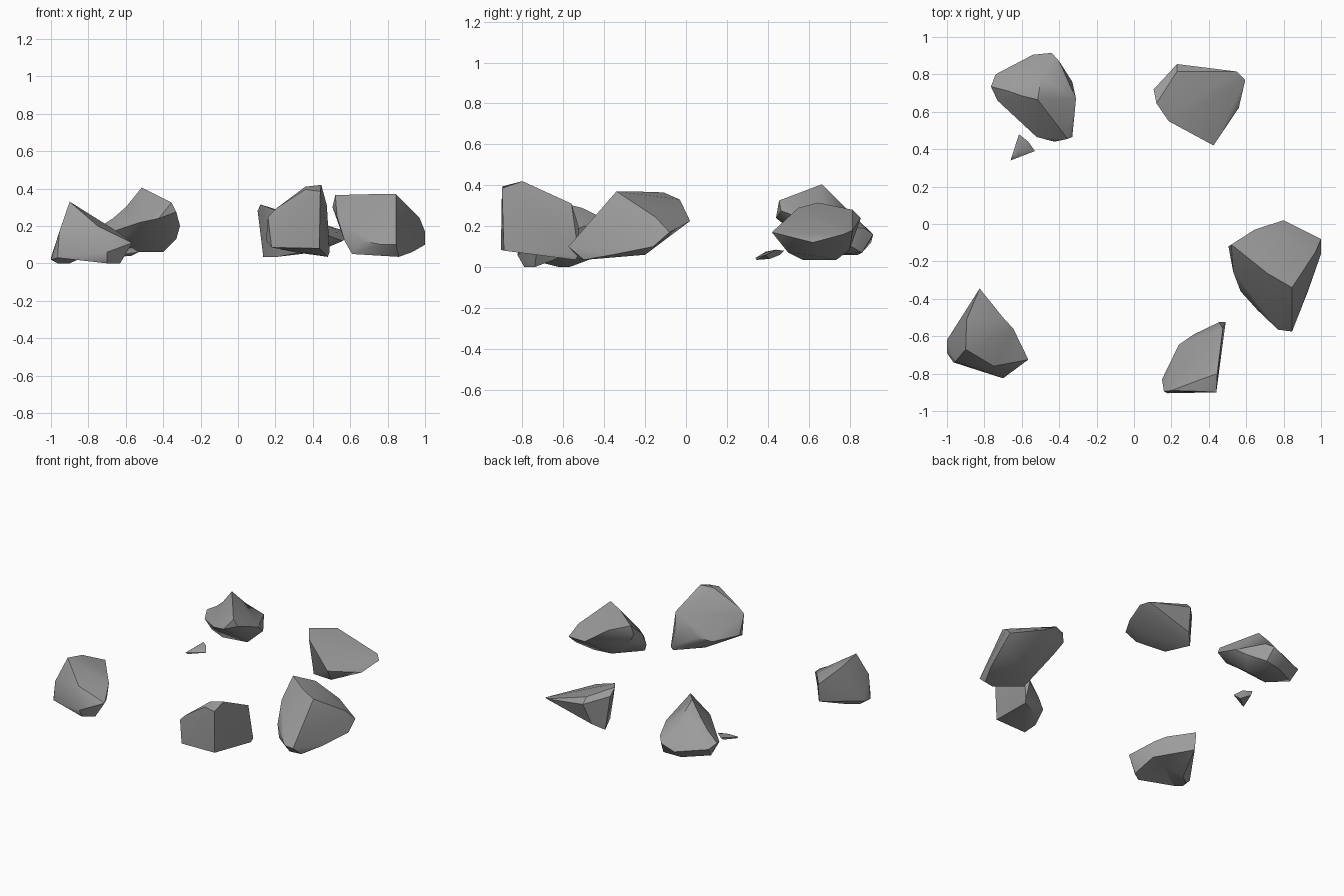
import bpy, bmesh, math
from mathutils import Vector

stone = bpy.data.materials.new("stone")
stone.diffuse_color = (.33, .33, .33, 1)


def rock(name, pts, centre=None):
    """Chipped stone: hull of its corners. With a centre, the corners are joined
    as seen from that centre, so faces may be hollowed."""
    bm = bmesh.new()
    for p in pts:
        p = Vector(p)
        bm.verts.new((p - Vector(centre)).normalized() if centre else p)
    place = {v: Vector(p) for v, p in zip(bm.verts, pts)}
    r = bmesh.ops.convex_hull(bm, input=bm.verts)
    loose = {g for g in r["geom_interior"] + r["geom_unused"] if isinstance(g, bmesh.types.BMVert)}
    for v, p in place.items():
        v.co = p
    bmesh.ops.delete(bm, geom=list(loose), context='VERTS')
    bmesh.ops.recalc_face_normals(bm, faces=bm.faces)
    me = bpy.data.meshes.new(name)
    bm.to_mesh(me)
    bm.free()
    me.materials.append(stone)
    ob = bpy.data.objects.new(name, me)
    bpy.context.collection.objects.link(ob)
    bpy.ops.object.select_all(action='DESELECT')
    ob.select_set(True)
    bpy.context.view_layer.objects.active = ob
    bpy.ops.object.shade_smooth_by_angle(angle=math.radians(36))


# peaked rock with hollowed sides, back left
rock("peaked_rock", [
    (-.515, .665, .405), (-.355, .455, .325), (-.765, .735, .18), (-.74, .80, .15),
    (-.54, .905, .12), (-.44, .915, .16), (-.40, .87, .19), (-.31, .67, .2),
    (-.33, .465, .275), (-.425, .44, .24), (-.52, .465, .22), (-.73, .66, .15),
    (-.60, .685, .30), (-.67, .71, .24), (-.495, .79, .28), (-.33, .76, .13),
    (-.72, .74, .08), (-.55, .84, .06), (-.42, .86, .07), (-.40, .68, .06),
    (-.58, .65, .06), (-.66, .64, .1)], centre=(-.52, .68, .2))

# small chip beside it
rock("small_chip", [
    (-.66, .34, .045), (-.62, .39, .075), (-.615, .48, .08), (-.565, .44, .085),
    (-.53, .39, .06), (-.57, .41, .04), (-.65, .345, .035), (-.62, .46, .06)])

# slab rock, back right
rock("slab_rock", [
    (.12, .645, .315), (.105, .72, .28), (.23, .855, .24), (.23, .815, .28),
    (.185, .55, .29), (.425, .42, .17), (.55, .815, .18), (.595, .77, .16),
    (.56, .62, .12), (.135, .735, .035), (.21, .57, .035), (.4, .5, .07),
    (.42, .6, .06), (.2, .8, .085)])

# wedge rock with hollow underside, front left
rock("wedge_rock", [
    (-.9, -.67, .33), (-.895, -.51, .29), (-.825, -.345, .21), (-.82, -.355, .08),
    (-.645, -.56, .17), (-.7, -.5, .2), (-.565, -.725, .11), (-.70, -.825, .06),
    (-.955, -.735, .17), (-.965, -.74, .03), (-1, -.69, .02), (-1, -.62, .03),
    (-.75, -.76, .2), (-.63, -.74, 0), (-.70, -.79, 0), (-.965, -.62, 0),
    (-.65, -.58, .06), (-.9, -.57, 0), (-.77, -.62, .06)], centre=(-.81, -.60, .15))

# flat-fronted rock, front centre
rock("flat_front_rock", [
    (.36, -.895, .395), (.36, -.83, .41), (.445, -.8, .42), (.44, -.9, .385),
    (.435, -.89, .08), (.18, -.905, .085), (.16, -.895, .25), (.2, -.89, .29),
    (.15, -.83, .12), (.475, -.56, .31), (.49, -.525, .06), (.455, -.525, .2),
    (.32, -.59, .15), (.24, -.645, .12), (.48, -.54, .035), (.3, -.65, .06)])

# large block, right
rock("block_rock", [
    (.52, -.11, .365), (.505, -.12, .3), (.715, -.265, .37), (.845, -.34, .37),
    (.97, -.15, .245), (1, -.08, .17), (1, -.16, .1), (.8, .02, .225),
    (.645, -.03, .33), (.53, -.255, .25), (.57, -.36, .12), (.66, -.46, .12),
    (.77, -.565, .1), (.845, -.575, .1), (.78, -.52, .04), (.86, -.5, .035),
    (.61, -.4, .05), (.93, -.36, .06), (.88, -.2, .06), (.7, -.15, .1), (.565, -.15, .2)])
